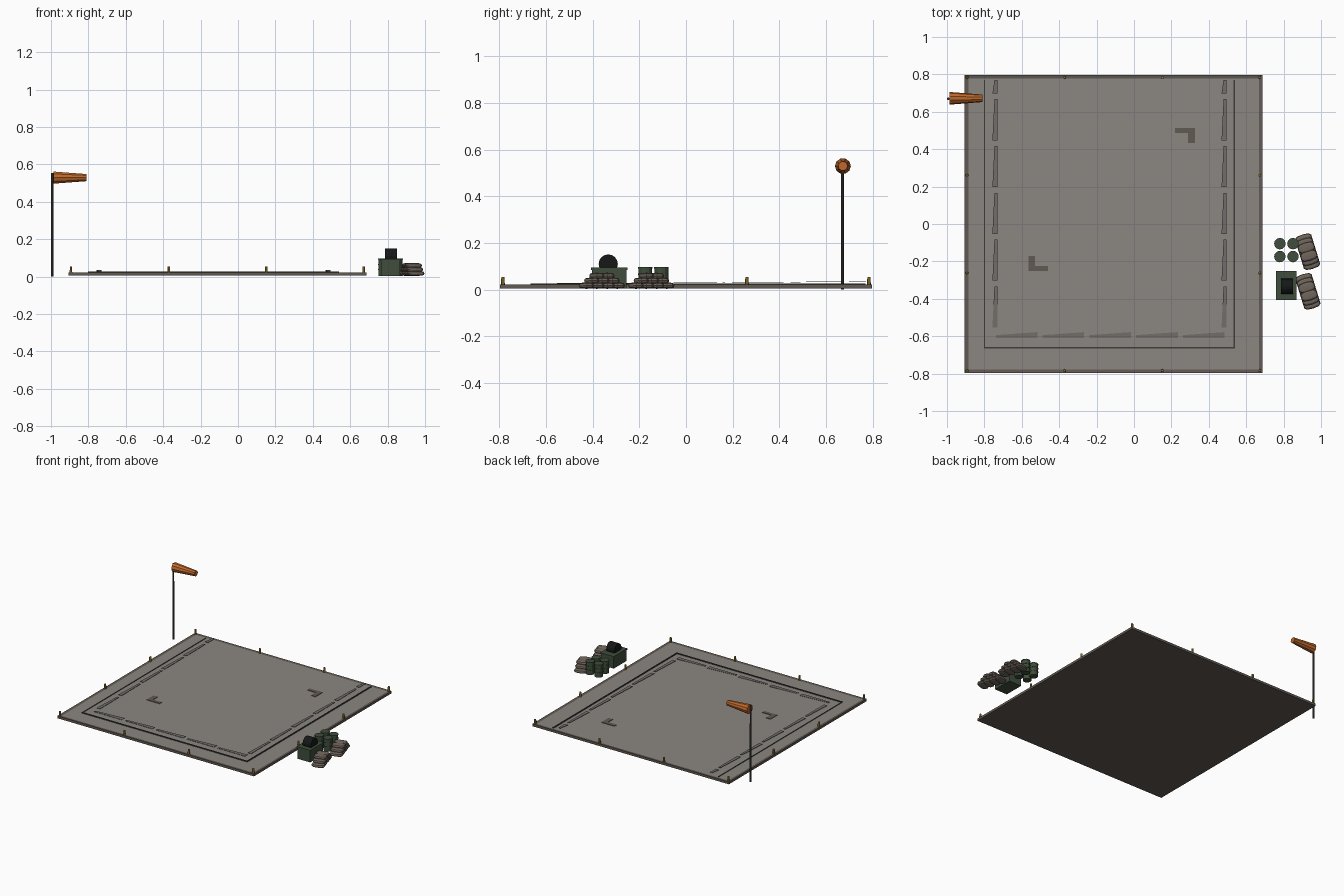
import bpy, bmesh, math
from mathutils import Matrix, Vector

if "Cube" in bpy.data.objects:
    bpy.data.objects.remove(bpy.data.objects["Cube"])


def mat(name, *rgb):
    m = bpy.data.materials.new(name)
    m.diffuse_color = (*rgb, 1)
    m.use_nodes = True
    m.node_tree.nodes["Principled BSDF"].inputs["Base Color"].default_value = m.diffuse_color
    return m


CONCRETE = mat("concrete", 0.26, 0.245, 0.225)
KERB = mat("dark_kerb", 0.12, 0.10, 0.085)
PAINT = mat("worn_grey_paint", 0.165, 0.155, 0.145)
LINE = mat("dark_line", 0.05, 0.048, 0.042)
ORANGE = mat("orange_cloth", 0.52, 0.14, 0.025)
METAL = mat("dark_metal", 0.05, 0.05, 0.047)
YELLOW = mat("amber_lamp", 0.30, 0.19, 0.025)
GREEN = mat("army_green", 0.05, 0.075, 0.045)
BLACK = mat("black_rubber", 0.008, 0.009, 0.009)
SAND = mat("sandbag_cloth", 0.16, 0.13, 0.105)


def finish(name, bm, *mats):
    bmesh.ops.recalc_face_normals(bm, faces=bm.faces)
    me = bpy.data.meshes.new(name)
    bm.to_mesh(me)
    bm.free()
    for m in mats:
        me.materials.append(m)
    ob = bpy.data.objects.new(name, me)
    bpy.context.collection.objects.link(ob)
    return ob


def add_box(bm, x0, x1, y0, y1, z0, z1):
    m = Matrix.Translation(((x0 + x1) / 2, (y0 + y1) / 2, (z0 + z1) / 2)) @ \
        Matrix.Diagonal((x1 - x0, y1 - y0, z1 - z0, 1))
    bmesh.ops.create_cube(bm, size=1, matrix=m)


def boxes(name, m, *items):
    bm = bmesh.new()
    for b in items:
        add_box(bm, *b)
    return finish(name, bm, m)


def tube(bm, p, r1, r2, length, n, axis='Z'):
    # cone or cylinder starting at p and running along the axis
    rot = Matrix.Rotation(math.pi / 2, 4, 'Y') if axis == 'X' else Matrix()
    bmesh.ops.create_cone(bm, cap_ends=True, segments=n, radius1=r1, radius2=r2, depth=length,
                          matrix=Matrix.Translation(p) @ rot @ Matrix.Translation((0, 0, length / 2)))


# landing pad: slab whose top is inset, leaving a dark kerb
X0, X1, Y0, Y1 = -0.905, 0.687, -0.797, 0.797
bm = bmesh.new()
add_box(bm, X0, X1, Y0, Y1, 0.005, 0.022)
top = max(bm.faces, key=lambda f: f.calc_center_median().z)
bmesh.ops.inset_region(bm, faces=[top], thickness=0.028)
top.material_index = 1
for v in top.verts:
    v.co.z -= 0.002
finish("landing_pad", bm, KERB, CONCRETE)

# thin line around the touchdown area, open at the back
boxes("boundary_line", LINE,
      (-0.803, -0.797, -0.665, 0.769, 0.019, 0.024),
      (0.533, 0.541, -0.665, 0.769, 0.019, 0.026),
      (-0.803, 0.541, -0.665, -0.657, 0.019, 0.026))

# tapered dashes, floating slightly higher towards the back
def dash(bm, a, b, w0, w1):
    a, b = Vector(a), Vector(b)
    d = (b - a).normalized()
    side = Vector((-d.y, d.x))
    pts = [a, b, b + side * w1, a + side * w0]
    face = bm.faces.new([bm.verts.new((p.x, p.y, 0.025 + 0.006 * (p.y + 0.6))) for p in pts])
    ext = bmesh.ops.extrude_face_region(bm, geom=[face])
    for v in ext["geom"]:
        if isinstance(v, bmesh.types.BMVert):
            v.co.z += 0.002


bm = bmesh.new()
for i in range(6):
    y = -0.553 + 0.25 * i
    end = min(y + 0.22, 0.77)
    for x in (-0.73, 0.495):
        dash(bm, (x, y), (x, end), 0.027, 0.016)
for i in range(5):
    x = -0.738 + 0.25 * i
    dash(bm, (x, -0.61), (x + 0.222, -0.61), 0.016, 0.032)
finish("dashed_border", bm, PAINT)

# corner marks in the middle of the pad
boxes("corner_marks", KERB,
      (0.22, 0.325, 0.487, 0.514, 0.018, 0.0235), (0.29, 0.325, 0.432, 0.487, 0.018, 0.0235),
      (-0.565, -0.46, -0.25, -0.225, 0.018, 0.0235), (-0.565, -0.53, -0.225, -0.17, 0.018, 0.0235))

# lamps around the pad edge
bm = bmesh.new()
for i in range(4):
    for j in range(4):
        if i in (0, 3) or j in (0, 3):
            tube(bm, (-0.893 + 0.522 * i, -0.784 + 0.5225 * j, 0.02), 0.008, 0.007, 0.035, 6)
finish("edge_lamps", bm, YELLOW)

# windsock and its pole
bm = bmesh.new()
tube(bm, (-0.993, 0.67, 0), 0.007, 0.006, 0.555, 8)
finish("windsock_pole", bm, METAL)
bm = bmesh.new()
tube(bm, (-0.987, 0.672, 0.529), 0.034, 0.020, 0.177, 10, 'X')
finish("windsock", bm, ORANGE)

# supply crate with a lid and a cable reel on top
boxes("crate", GREEN, (0.764, 0.866, -0.402, -0.255, 0.004, 0.085),
      (0.760, 0.870, -0.407, -0.250, 0.085, 0.095))
bm = bmesh.new()
tube(bm, (0.785, -0.333, 0.110), 0.041, 0.041, 0.066, 16, 'X')
finish("cable_reel", bm, BLACK)

# fuel drums with rims
bm = bmesh.new()
for x in (0.780, 0.850):
    for y in (-0.105, -0.174):
        tube(bm, (x, y, 0.004), 0.029, 0.029, 0.092, 12)
        for z in (0.034, 0.062, 0.090):
            tube(bm, (x, y, z), 0.031, 0.031, 0.006, 12)
finish("fuel_drums", bm, GREEN)


# stacked sandbags: flattened, squared-off bags in three layers
def sandbag_pile(name, cx, cy):
    bm = bmesh.new()
    place = Matrix.Translation((cx, cy, 0)) @ Matrix.Rotation(math.radians(17), 4, 'Z')
    for layer, n in enumerate((4, 3, 2)):
        for i in range(n):
            old = set(bm.verts)
            bmesh.ops.create_uvsphere(bm, u_segments=10, v_segments=6, radius=1)
            for v in set(bm.verts) - old:
                p = [math.copysign(abs(c) ** 0.65, c) for c in v.co]
                q = Vector((p[0] * 0.047, p[1] * 0.027 + (i - (n - 1) / 2) * 0.046,
                            p[2] * 0.0135 + 0.017 + layer * 0.021))
                v.co = place @ q
    return finish(name, bm, SAND)


sandbag_pile("sandbags_back", 0.928, -0.148)
sandbag_pile("sandbags_front", 0.930, -0.360)
